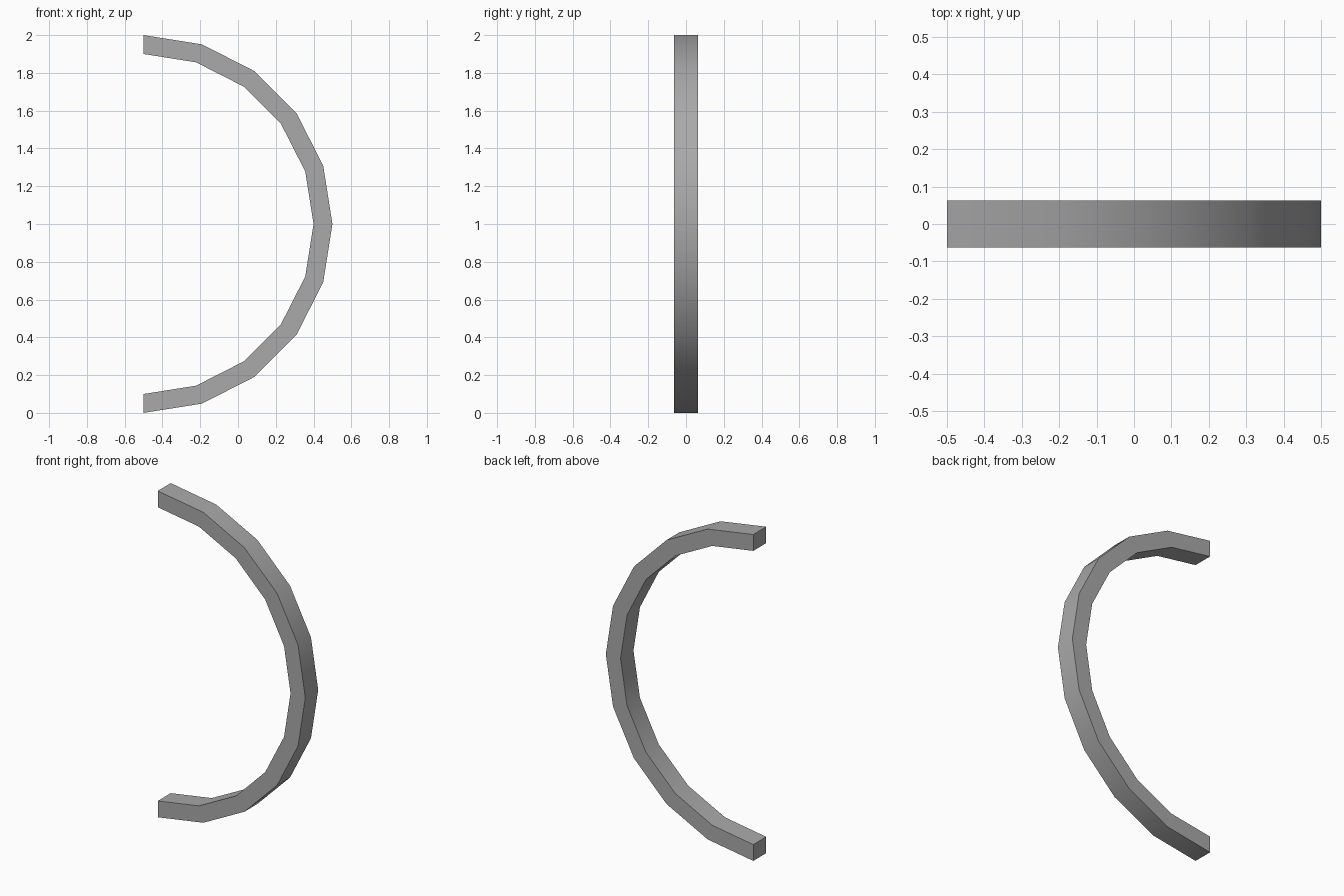
import bpy
import bmesh
from math import sin, cos, pi, radians

cube = bpy.data.objects.get("Cube")
if cube:
    bpy.data.objects.remove(cube, do_unlink=True)

# Plain grey material
grey = bpy.data.materials.new("grey")
grey.use_nodes = True
color = (0.4, 0.4, 0.4, 1)
grey.diffuse_color = color
grey.node_tree.nodes["Principled BSDF"].inputs["Base Color"].default_value = color

# Half ring: a rectangular section swept over a half circle
SEGMENTS, OUTER, INNER, HALF_DEPTH = 10, 1.0, 0.9, 0.0625
section = [(OUTER, -HALF_DEPTH), (OUTER, HALF_DEPTH),
           (INNER, HALF_DEPTH), (INNER, -HALF_DEPTH)]

bm = bmesh.new()
rings = []
for i in range(SEGMENTS + 1):
    a = -pi / 2 + pi * i / SEGMENTS
    rings.append([bm.verts.new((r * cos(a) - 0.5, y, r * sin(a) + 1))
                  for r, y in section])
for low, high in zip(rings, rings[1:]):
    for k in range(4):
        n = (k + 1) % 4
        bm.faces.new((low[k], low[n], high[n], high[k]))

# End caps
bm.faces.new(rings[0])
bm.faces.new(rings[-1])
bmesh.ops.recalc_face_normals(bm, faces=bm.faces)

mesh = bpy.data.meshes.new("half_ring")
bm.to_mesh(mesh)
bm.free()
mesh.materials.append(grey)
half_ring = bpy.data.objects.new("half_ring", mesh)
bpy.context.collection.objects.link(half_ring)

# Smooth along the curve, sharp at the corners
bpy.ops.object.select_all(action="DESELECT")
half_ring.select_set(True)
bpy.context.view_layer.objects.active = half_ring
bpy.ops.object.shade_smooth_by_angle(angle=radians(30))
